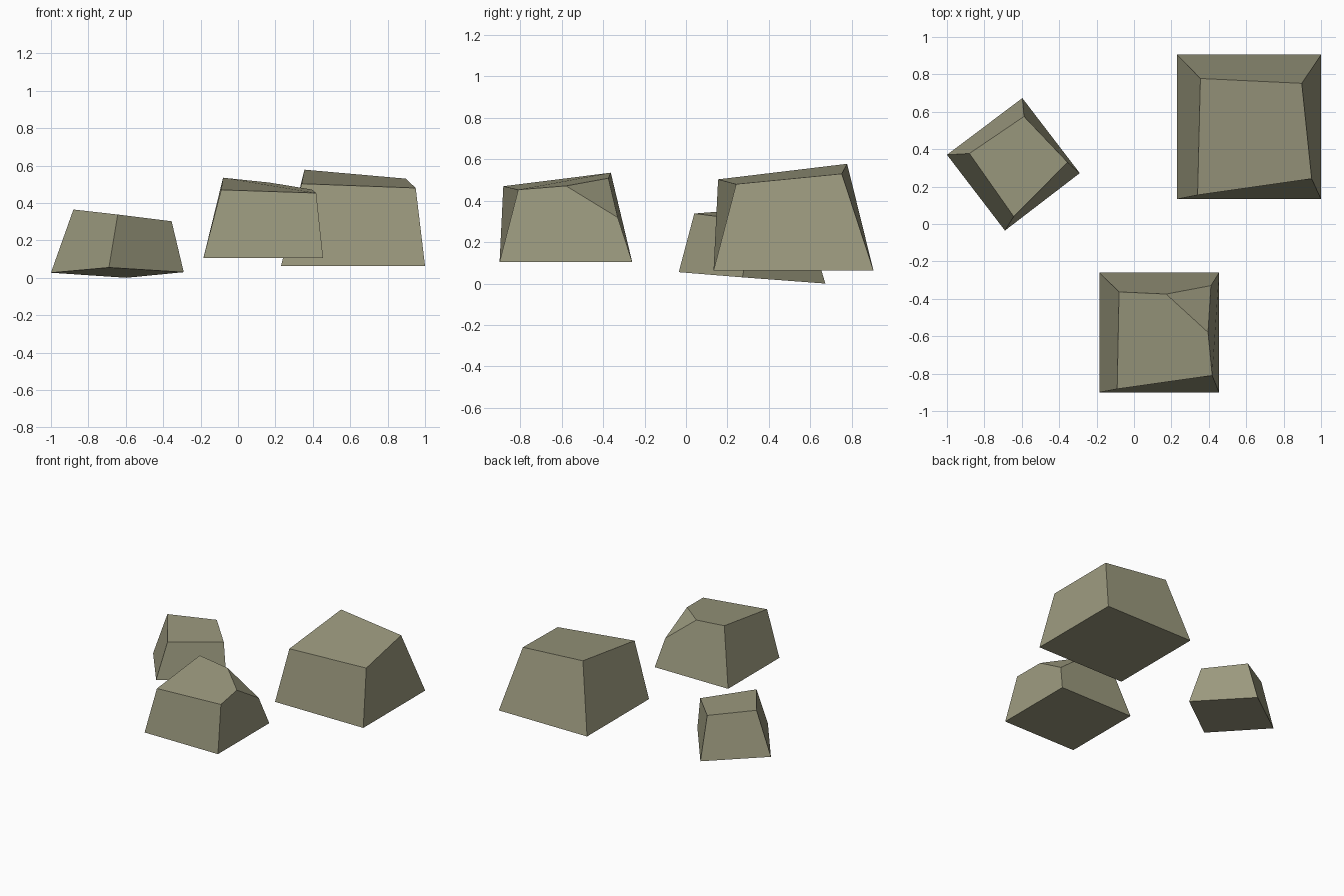
import bpy, bmesh
from mathutils import Vector

if "Cube" in bpy.data.objects:
    bpy.data.objects.remove(bpy.data.objects["Cube"])

stone = bpy.data.materials.new("olive_grey_stone")
stone.diffuse_color = (0.33, 0.32, 0.21, 1)
stone.use_nodes = True
stone.node_tree.nodes["Principled BSDF"].inputs["Base Color"].default_value = stone.diffuse_color


def make_rock(name, base, top, chip=None):
    """Tapered block from base and top rings; chip = three points of a corner cut."""
    bm = bmesh.new()
    lo = [bm.verts.new(p) for p in base]
    hi = [bm.verts.new(p) for p in top]
    bm.faces.new(lo[::-1])
    bm.faces.new(hi)
    for i in range(4):
        j = (i + 1) % 4
        bm.faces.new((lo[i], lo[j], hi[j], hi[i]))
    if chip:
        a, b, c = map(Vector, chip)
        normal = (b - a).cross(c - a).normalized()
        if normal.z < 0:
            normal.negate()
        bmesh.ops.bisect_plane(bm, geom=bm.verts[:] + bm.edges[:] + bm.faces[:],
                               plane_co=a, plane_no=normal, clear_outer=True)
        bmesh.ops.holes_fill(bm, edges=[e for e in bm.edges if e.is_boundary])
    bmesh.ops.recalc_face_normals(bm, faces=bm.faces[:])
    mesh = bpy.data.meshes.new(name)
    bm.to_mesh(mesh)
    bm.free()
    mesh.materials.append(stone)
    bpy.context.collection.objects.link(bpy.data.objects.new(name, mesh))


def square(x0, x1, y0, y1, z):
    return [(x0, y0, z), (x1, y0, z), (x1, y1, z), (x0, y1, z)]


# Large rock, back right
make_rock("large_rock", square(0.23, 1.0, 0.133, 0.905, 0.063),
          [(0.34, 0.155, 0.503), (0.95, 0.242, 0.48),
           (0.897, 0.752, 0.53), (0.355, 0.778, 0.578)])

# Medium rock, front, with one chipped corner
make_rock("medium_rock", square(-0.185, 0.455, -0.9, -0.26, 0.105),
          [(-0.09, -0.882, 0.47), (0.418, -0.81, 0.453),
           (0.377, -0.384, 0.487), (-0.08, -0.363, 0.535)],
          chip=[(0.17, -0.375, 0.51), (0.39, -0.575, 0.473), (0.41, -0.33, 0.32)])

# Small turned and tilted rock, left
make_rock("small_rock",
          [(-0.69, -0.035, 0.055), (-0.29, 0.272, 0.03),
           (-0.597, 0.673, 0.0), (-1.0, 0.37, 0.027)],
          [(-0.643, 0.04, 0.338), (-0.355, 0.33, 0.302),
           (-0.588, 0.575, 0.322), (-0.88, 0.377, 0.365)])
